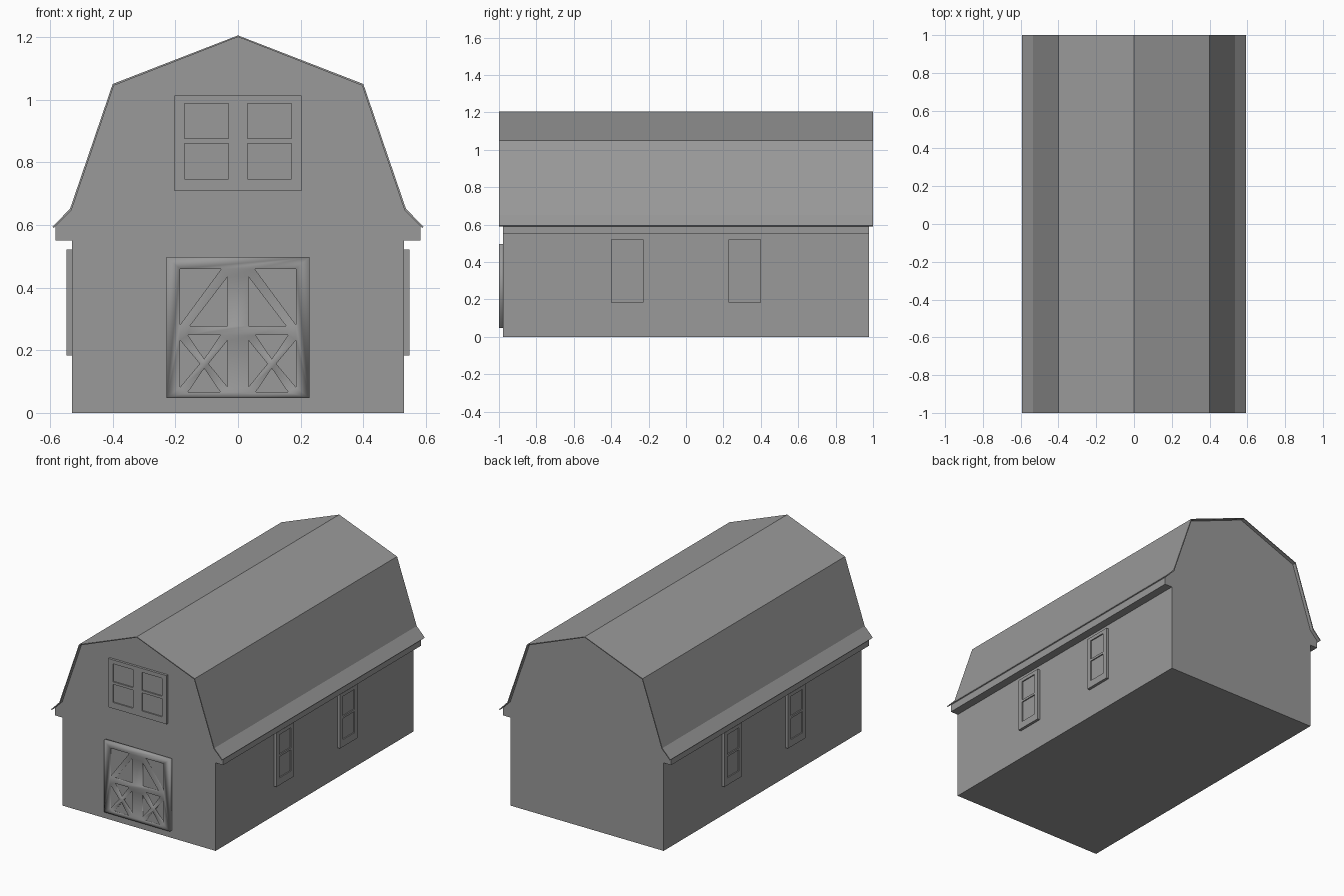
import bpy
import bmesh
from math import radians
from mathutils import Matrix

if "Cube" in bpy.data.objects:
    bpy.data.objects.remove(bpy.data.objects["Cube"])

END = 0.978  # half length of the walls


def add_mesh(name, mesh):
    obj = bpy.data.objects.new(name, mesh)
    bpy.context.collection.objects.link(obj)
    return obj


def prism(name, profile, half):
    """Extrude a closed x-z outline along y."""
    n = len(profile)
    verts = [(x, y, z) for y in (-half, half) for x, z in profile]
    faces = [tuple(range(n)), tuple(range(2 * n - 1, n - 1, -1))]
    faces += [(i, i + n, (i + 1) % n + n, (i + 1) % n) for i in range(n)]
    mesh = bpy.data.meshes.new(name)
    mesh.from_pydata(verts, [], faces)
    return add_mesh(name, mesh)


def rect(x0, x1, z0, z1):
    return [(x0, z0), (x1, z0), (x1, z1), (x0, z1)]


def plate(name, outlines, angle, near, far, along=0):
    """Flat panel with holes; angle turns it to face a wall, near/far are distances out."""
    curve = bpy.data.curves.new(name, 'CURVE')
    curve.dimensions, curve.fill_mode = '2D', 'BOTH'
    curve.extrude = (far - near) / 2
    for pts in outlines:
        s = curve.splines.new('POLY')
        s.points.add(len(pts) - 1)
        for p, (x, z) in zip(s.points, pts):
            p.co = (x, z, 0, 1)
        s.use_cyclic_u = True
    temp = add_mesh(name + "_outline", curve)
    dg = bpy.context.evaluated_depsgraph_get()
    mesh = bpy.data.meshes.new_from_object(temp.evaluated_get(dg))
    bpy.data.objects.remove(temp)
    mesh.transform(Matrix.Rotation(radians(angle), 4, 'Z')
                   @ Matrix.Rotation(radians(90), 4, 'X')
                   @ Matrix.Translation((along, 0, (near + far) / 2)))
    return add_mesh(name, mesh)


def mirrored(polys):
    return polys + [[(-x, z) for x, z in p] for p in polys]


def closed(half_profile):
    return half_profile + [(-x, z) for x, z in reversed(half_profile) if x > 0]


# walls with boxed eaves
prism("barn_walls", closed([(0.53, 0), (0.53, 0.55), (0.582, 0.55), (0.582, 0.597),
                            (0.531, 0.648), (0.396, 1.045), (0, 1.2)]), END)

# thin gambrel roof
top = [(0.592, 0.594), (0.536, 0.652), (0.4, 1.05), (0, 1.205)]
under = [(0.588, 0.59), (0.531, 0.648), (0.396, 1.045), (0, 1.2)]
prism("roof", closed(top) + closed(under)[::-1], 1.0)

# barn door: upper diagonal braces and lower crosses
a, b = 0.033, 0.185
z0, z1, mid, cx = 0.066, 0.248, 0.157, 0.108
door_holes = mirrored([
    [(b, 0.281), (b, 0.46), (0.053, 0.46)],
    [(a, 0.277), (0.154, 0.277), (a, 0.435)],
    [(0.056, z1), (0.16, z1), (cx, 0.172)],
    [(0.056, z0), (0.16, z0), (cx, 0.142)],
    [(a, z0 + 0.016), (a, z1 - 0.016), (0.094, mid)],
    [(b, z0 + 0.016), (b, z1 - 0.016), (0.122, mid)],
])
plate("door_frame", [rect(-0.228, 0.228, 0.048, 0.497)] + door_holes, 0, END - 0.005, 0.999)
plate("door_panel", [rect(-0.22, 0.22, 0.055, 0.49)], 0, END - 0.004, 0.988)

# loft window
panes = mirrored([rect(0.03, 0.171, 0.747, 0.86), rect(0.03, 0.171, 0.876, 0.988)])
plate("loft_window_frame", [rect(-0.202, 0.202, 0.709, 1.013)] + panes, 0, END - 0.005, 0.993)
plate("loft_window_glass", [rect(-0.195, 0.195, 0.716, 1.006)], 0, END - 0.004, 0.985)

# side windows
for side, angle in (("right", 90), ("left", -90)):
    for along in (-0.314, 0.314):
        plate(side + "_window_frame",
              [rect(-0.087, 0.087, 0.184, 0.521),
               rect(-0.057, 0.057, 0.229, 0.361), rect(-0.057, 0.057, 0.375, 0.499)],
              angle, 0.525, 0.547, along)
        plate(side + "_window_glass", [rect(-0.08, 0.08, 0.192, 0.514)],
              angle, 0.526, 0.54, along)

# dark grey paint, outward normals, flat shading except the softly shaded door
grey = bpy.data.materials.new("dark_grey")
grey.diffuse_color = (0.32, 0.32, 0.32, 1)
grey.use_nodes = True
grey.node_tree.nodes["Principled BSDF"].inputs["Base Color"].default_value = grey.diffuse_color
for obj in bpy.context.collection.objects:
    bm = bmesh.new()
    bm.from_mesh(obj.data)
    bmesh.ops.remove_doubles(bm, verts=bm.verts, dist=1e-5)
    bmesh.ops.recalc_face_normals(bm, faces=bm.faces)
    for e in bm.edges:
        e.smooth = True
    for f in bm.faces:
        f.smooth = obj.name == "door_frame"
        f.material_index = 0
    bm.to_mesh(obj.data)
    bm.free()
    obj.data.materials.clear()
    obj.data.materials.append(grey)
